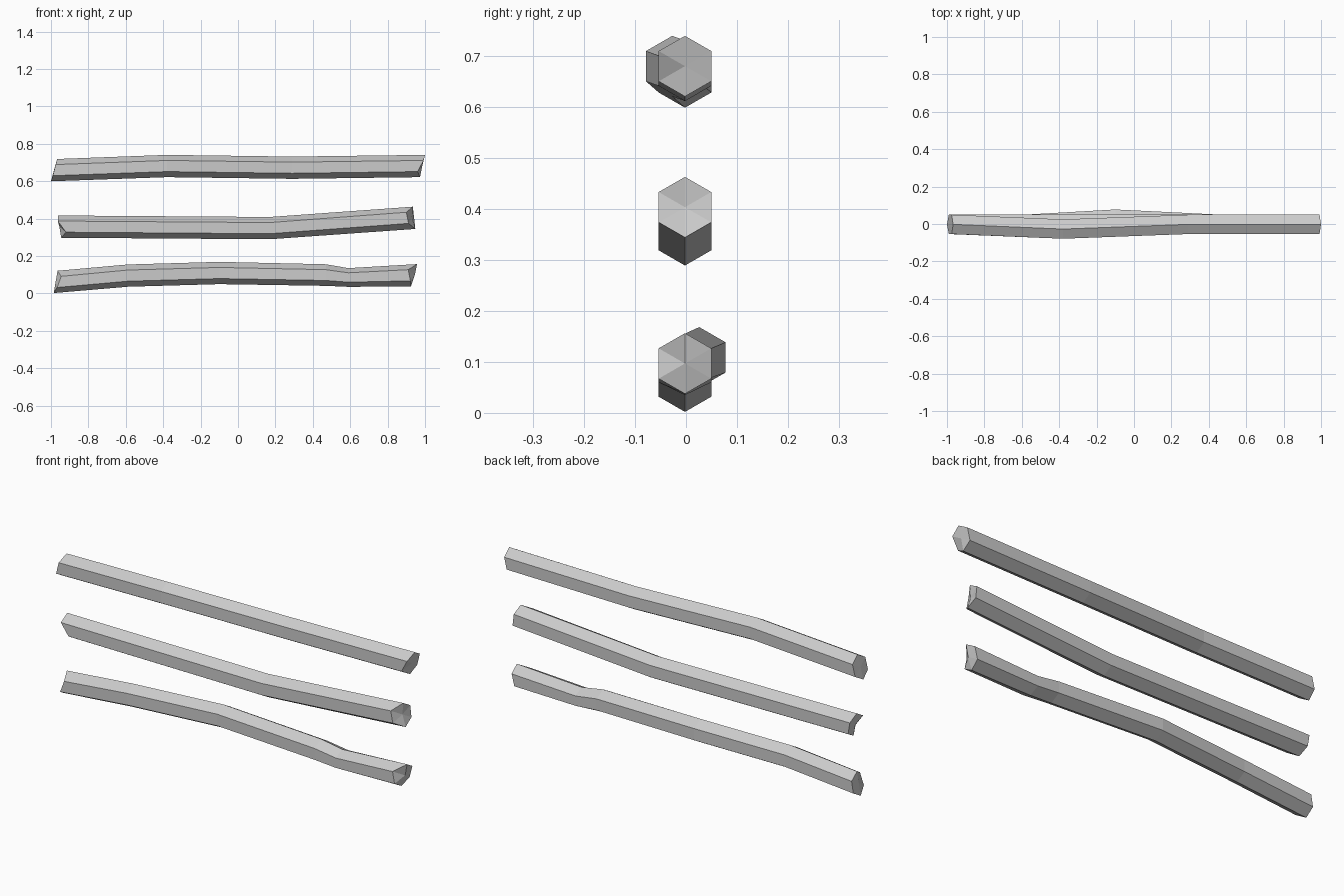
import bpy, bmesh
from math import sin, cos, pi

if "Cube" in bpy.data.objects:
    bpy.data.objects.remove(bpy.data.objects["Cube"])

R = 0.0595   # hexagon radius
Y0 = -0.002  # shared rail line


def rail(name, left, path, right):
    """Six-sided rail. path: (x, y, z, radius scale) of each inner section.
    left / right: (y, z, end-cap centre x, x of the six rim points);
    rim order is top, upper front, lower front, bottom, lower back, upper back."""
    bm = bmesh.new()

    def ring(xs, y, z, s=1.0):
        return [bm.verts.new((xs[i], y - R * 0.89 * 1.005 * sin(i * pi / 3) / 0.866 * 0.866 * 1.12,
                              z + R * s * cos(i * pi / 3))) for i in range(6)]

    rings = [ring(left[3], left[0], left[1])]
    rings += [ring([x] * 6, y, z, s) for x, y, z, s in path]
    rings += [ring(right[3], right[0], right[1])]
    for a, b in zip(rings, rings[1:]):
        for i in range(6):
            j = (i + 1) % 6
            bm.faces.new((a[i], a[j], b[j], b[i]))
    # Rough-cut ends: a fan around a central point
    for rim, end in ((rings[0], left), (rings[-1], right)):
        c = bm.verts.new((end[2], end[0], end[1]))
        for i in range(6):
            bm.faces.new((c, rim[i], rim[(i + 1) % 6]))
    bmesh.ops.recalc_face_normals(bm, faces=bm.faces)
    mesh = bpy.data.meshes.new(name)
    bm.to_mesh(mesh)
    bm.free()
    bpy.context.collection.objects.link(bpy.data.objects.new(name, mesh))


# Top rail: bows gently to the front
rail("top_rail",
     (Y0, 0.659, -0.984, (-0.967, -0.975, -0.99, -1.0, -0.99, -0.975)),
     [(-0.38, -0.027, 0.681, 1), (0.29, Y0, 0.672, 1)],
     (Y0, 0.681, 0.985, (1.0, 0.992, 0.96, 0.973, 0.978, 0.992)))

# Middle rail: one upward bend
rail("middle_rail",
     (Y0, 0.357, -0.955, (-0.963, -0.963, -0.92, -0.945, -0.95, -0.96)),
     [(0.17, Y0, 0.349, 1)],
     (Y0, 0.404, 0.93, (0.935, 0.9, 0.912, 0.948, 0.945, 0.938)))

# Bottom rail: bows to the back, with a dip near the right end
rail("bottom_rail",
     (Y0, 0.0615, -0.975, (-0.965, -0.945, -0.967, -0.985, -0.98, -0.97)),
     [(-0.59, Y0, 0.095, 1), (-0.1, 0.026, 0.109, 1),
      (0.47, Y0, 0.098, 0.97), (0.59, Y0, 0.085, 0.84)],
     (Y0, 0.097, 0.945, (0.957, 0.91, 0.922, 0.925, 0.935, 0.95)))
